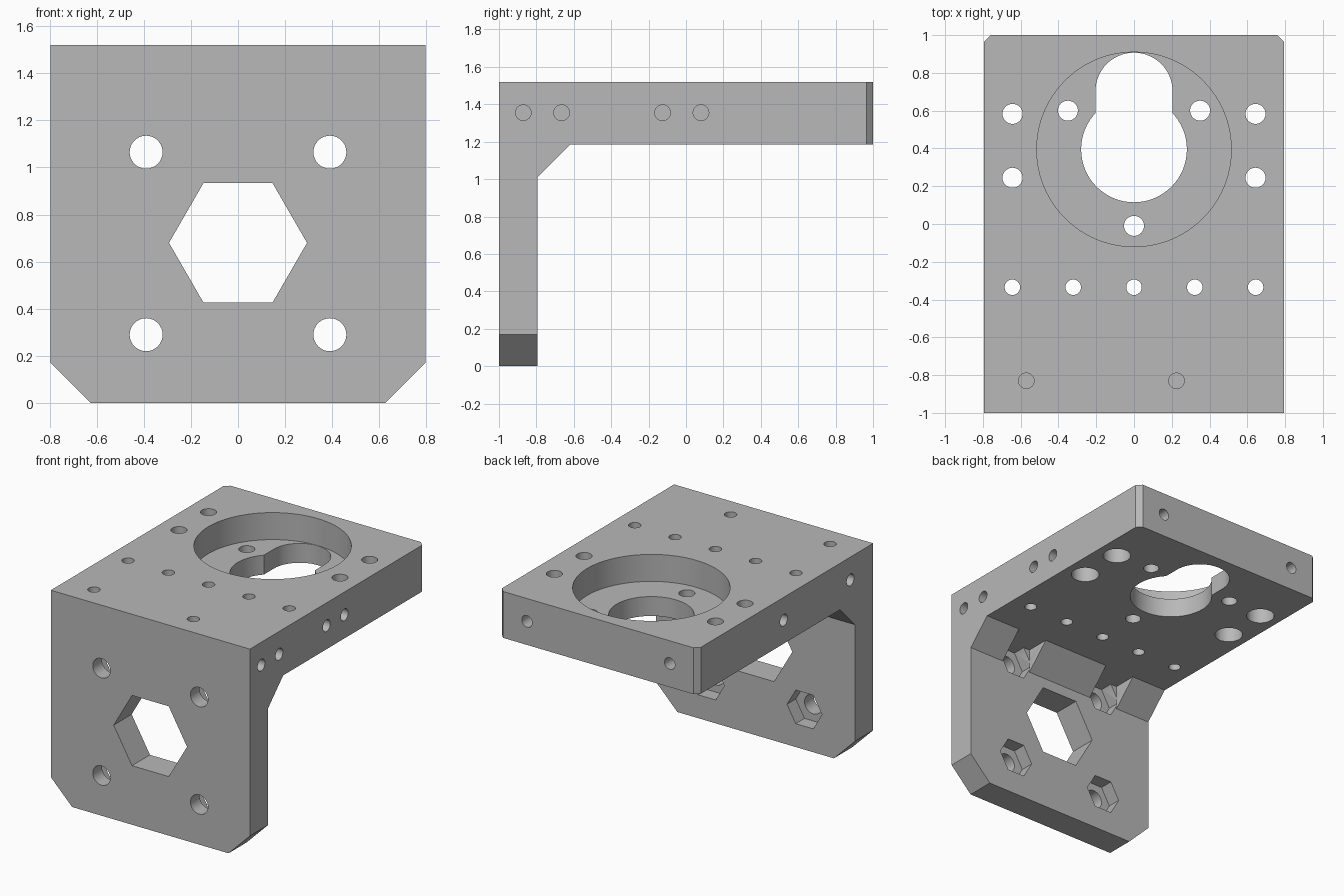
import bpy
import bmesh
from math import pi
from mathutils import Matrix, Vector

cube = bpy.data.objects.get("Cube")
if cube:
    bpy.data.objects.remove(cube, do_unlink=True)

W = 0.795                      # half width
TOP, UNDER = 1.52, 1.185       # top plate faces
FRONT_BACK = -0.795            # inner face of the front plate

grey = bpy.data.materials.new("plain grey")
grey.use_nodes = True
grey.diffuse_color = (0.48, 0.48, 0.48, 1)
grey.node_tree.nodes["Principled BSDF"].inputs["Base Color"].default_value = (0.48, 0.48, 0.48, 1)


def prism(name, points, offset):
    """Extrude a closed outline along an offset vector."""
    bm = bmesh.new()
    face = bm.faces.new([bm.verts.new(p) for p in points])
    out = bmesh.ops.extrude_face_region(bm, geom=[face])
    moved = [v for v in out["geom"] if isinstance(v, bmesh.types.BMVert)]
    bmesh.ops.translate(bm, verts=moved, vec=offset)
    bmesh.ops.recalc_face_normals(bm, faces=bm.faces)
    return to_object(name, bm)


def to_object(name, bm):
    mesh = bpy.data.meshes.new(name)
    bm.to_mesh(mesh)
    bm.free()
    mesh.materials.append(grey)
    obj = bpy.data.objects.new(name, mesh)
    bpy.context.collection.objects.link(obj)
    return obj


# L-shaped body with a gusset in the inner corner
profile = [(-1, 0), (FRONT_BACK, 0), (FRONT_BACK, 1.01), (-0.62, UNDER),
           (1, UNDER), (1, TOP), (-1, TOP)]
bracket = prism("bracket", [(-W, y, z) for y, z in profile], (2 * W, 0, 0))


def cut(cutter):
    """Subtract a cutter from the bracket and discard it."""
    mod = bracket.modifiers.new("cut", "BOOLEAN")
    mod.operation = "DIFFERENCE"
    mod.solver = "EXACT"
    mod.object = cutter
    bpy.context.view_layer.objects.active = bracket
    bpy.ops.object.modifier_apply(modifier=mod.name)
    bpy.data.objects.remove(cutter, do_unlink=True)


def bore(start, end, radius, sides=32):
    """Drill a round or polygonal hole between two points."""
    a, b = Vector(start), Vector(end)
    axis = b - a
    bm = bmesh.new()
    bmesh.ops.create_cone(bm, cap_ends=True, segments=sides, radius1=radius,
                          radius2=radius, depth=axis.length)
    spin = Matrix.Rotation(pi / 2 if sides == 6 else 0, 4, "Z")
    turn = axis.to_track_quat("Z", "Y").to_matrix().to_4x4()
    bm.transform(Matrix.Translation((a + b) / 2) @ turn @ spin)
    cut(to_object("cutter", bm))


def box(x0, x1, y0, y1, z0, z1):
    cut(prism("cutter", [(x0, y0, z0), (x1, y0, z0), (x1, y1, z0), (x0, y1, z0)],
              (0, 0, z1 - z0)))


# Corner chamfers
for s in (-1, 1):
    cut(prism("cutter", [(s * (W - 0.27), -2, -0.1), (s * (W + 0.1), -2, -0.1),
                         (s * (W + 0.1), -2, 0.27)], (0, 3, 0)))
    cut(prism("cutter", [(s * (W - 0.135), 1.1, 1), (s * (W + 0.1), 1.1, 1),
                         (s * (W + 0.1), 0.865, 1)], (0, 0, 1)))

# Round pocket with keyhole opening
FLOOR = 1.325
bore((0, 0.395, FLOOR), (0, 0.395, 1.7), 0.515, 96)
bore((0, 0.395, 1), (0, 0.395, 1.4), 0.28, 64)
bore((0, 0.703, 1), (0, 0.703, 1.4), 0.204, 64)
box(-0.204, 0.204, 0.4, 0.703, 1, 1.4)

# Through holes in the top plate
for x, y in ((-0.35, 0.6), (0.35, 0.6), (0, -0.01)):
    bore((x, y, 1.1), (x, y, 1.45), 0.053)
for i in range(-2, 3):
    bore((i * 0.322, -0.335, 1), (i * 0.322, -0.335, 1.7), 0.041)

# Counterbored holes
for x in (-0.643, 0.643):
    for y in (0.245, 0.583):
        bore((x, y, 1), (x, y, 1.7), 0.053)
        bore((x, y, 1), (x, y, 1.355), 0.095)

# Blind holes in the top, sides and back
for x in (-0.57, 0.225):
    bore((x, -0.83, 1.24), (x, -0.83, 1.7), 0.041)
for s, rows in ((1, (-0.87, -0.665, -0.125, 0.08)), (-1, (-0.74, 0.02))):
    for y in rows:
        bore((s * 0.53, y, 1.355), (s, y, 1.355), 0.042)
for x in (-0.57, 0.57):
    bore((x, 0.74, 1.355), (x, 1.2, 1.355), 0.042)

# Hexagonal window in the front plate
bore((0, -1.2, 0.68), (0, -0.7, 0.68), 0.293, 6)

# Front bolt holes with hexagonal nut recesses
for x in (-0.39, 0.39):
    box(x - 0.12, x + 0.12, FRONT_BACK, -0.55, 0.97, UNDER)
    for z in (0.29, 1.065):
        bore((x, -1.2, z), (x, -0.7, z), 0.07)
        bore((x, -0.895, z), (x, FRONT_BACK + 0.002, z), 0.14, 6)

# Shading
bpy.ops.object.select_all(action="DESELECT")
bracket.select_set(True)
bpy.context.view_layer.objects.active = bracket
bpy.ops.object.shade_smooth_by_angle(angle=pi / 6)
